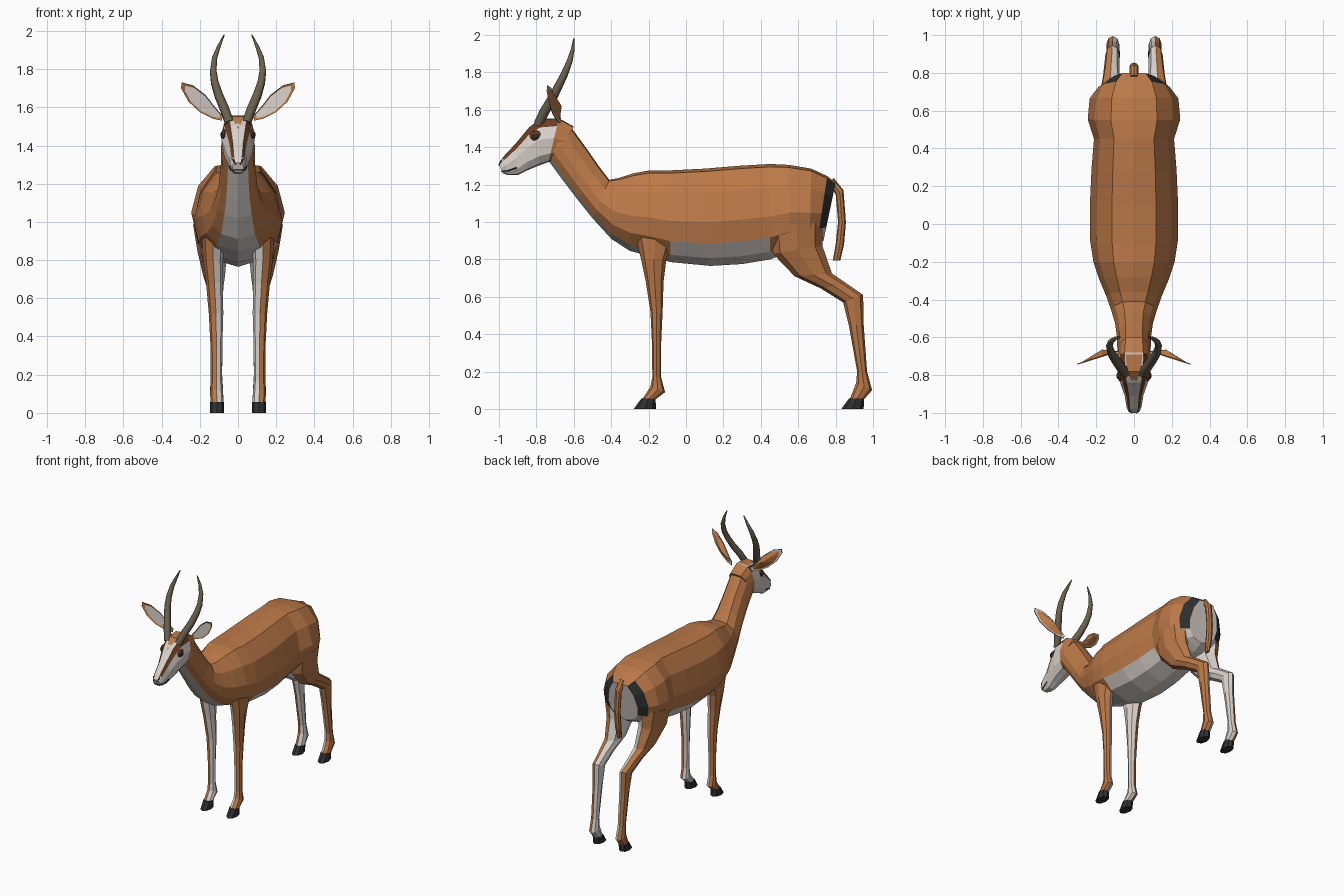
import bpy, bmesh, math
from mathutils import Vector

if "Cube" in bpy.data.objects:
    bpy.data.objects.remove(bpy.data.objects["Cube"])


def material(name, rgb):
    m = bpy.data.materials.new(name)
    m.diffuse_color = (*rgb, 1)
    m.use_nodes = True
    m.node_tree.nodes["Principled BSDF"].inputs["Base Color"].default_value = m.diffuse_color
    return m


TAN = material("tan_coat", (0.50, 0.19, 0.065))
WHITE = material("pale_coat", (0.70, 0.64, 0.60))
DARK = material("dark_brown", (0.15, 0.045, 0.016))
BLACK = material("black", (0.03, 0.029, 0.029))
HORN = material("horn_grey", (0.145, 0.118, 0.078))


def finish(bm, name, mats):
    bmesh.ops.recalc_face_normals(bm, faces=bm.faces[:])
    me = bpy.data.meshes.new(name)
    bm.to_mesh(me)
    bm.free()
    for m in mats:
        me.materials.append(m)
    ob = bpy.data.objects.new(name, me)
    bpy.context.collection.objects.link(ob)
    return ob


def loft(name, rings, section, mats, rule=lambda i, j: 0, caps=(0, 0)):
    """Rings are (ya, za, yb, zb, x centre, half width); section is (across, a-to-b)."""
    bm = bmesh.new()
    loops = []
    for ya, za, yb, zb, xc, w in rings:
        loops.append([bm.verts.new((xc + w * fx, ya + (yb - ya) * f, za + (zb - za) * f))
                      for fx, f in section])
    n = len(section)
    for i, (p, q) in enumerate(zip(loops, loops[1:])):
        for j in range(n):
            k = (j + 1) % n
            bm.faces.new((p[j], p[k], q[k], q[j])).material_index = rule(i, j)
    bm.faces.new(loops[0]).material_index = caps[0]
    bm.faces.new(loops[-1]).material_index = caps[1]
    return finish(bm, name, mats)


def mirrored(half):
    return half + [(-x, f) for x, f in reversed(half[1:-1])]


def tube(name, pts, radii, depth, mat, sides=1):
    cu = bpy.data.curves.new(name, 'CURVE')
    cu.dimensions = '3D'
    cu.bevel_depth = depth
    cu.bevel_resolution = sides
    cu.use_fill_caps = True
    sp = cu.splines.new('POLY')
    sp.points.add(len(pts) - 1)
    for p, co, r in zip(sp.points, pts, radii):
        p.co = (*co, 1)
        p.radius = r
    cu.materials.append(mat)
    ob = bpy.data.objects.new(name, cu)
    bpy.context.collection.objects.link(ob)


def ball(name, loc, scale, mat):
    bm = bmesh.new()
    bmesh.ops.create_uvsphere(bm, u_segments=10, v_segments=6, radius=1)
    for v in bm.verts:
        v.co = Vector(loc) + Vector(a * b for a, b in zip(v.co, scale))
    finish(bm, name, [mat])


# Body and neck, rump to throat
body_sec = mirrored([(0, 0), (.5, .03), (.85, .25), (1, .55), (.9, .77), (.6, .92), (0, 1)])
body = [(.80, 1.21, .735, .90, 0, .125), (.755, 1.245, .70, .88, 0, .19),
        (.67, 1.285, .66, .86, 0, .235), (.55, 1.305, .56, .84, 0, .245),
        (.45, 1.31, .45, .80, 0, .212), (.28, 1.30, .30, .775, 0, .225),
        (.10, 1.285, .13, .765, 0, .233), (-.10, 1.275, -.08, .785, 0, .232),
        (-.20, 1.275, -.20, .82, 0, .215), (-.28, 1.26, -.30, .845, 0, .185),
        (-.36, 1.235, -.40, .91, 0, .147), (-.41, 1.225, -.50, 1.02, 0, .12),
        (-.46, 1.29, -.58, 1.12, 0, .10), (-.53, 1.39, -.66, 1.225, 0, .09),
        (-.61, 1.50, -.73, 1.32, 0, .088), (-.65, 1.54, -.74, 1.36, 0, .08)]


def body_rule(i, j):
    d = min(j, 11 - j)              # 0 is the back, 5 the underside
    if i == 0:
        return 0 if d == 0 else (2 if d < 4 else 1)
    if i in (4, 5, 6):
        return int(d >= 4)
    return int(d == 5)


loft("body", body, body_sec, [TAN, WHITE, BLACK], body_rule, (1, 0))

# Head, nape to nose
head_sec = mirrored([(0, 0), (.55, .02), (.82, .18), (1, .45), (.85, .8), (.5, .97), (0, 1)])
head = [(-.60, 1.51, -.70, 1.33, 0, .08), (-.68, 1.555, -.735, 1.32, 0, .09),
        (-.78, 1.55, -.79, 1.30, 0, .088), (-.84, 1.505, -.85, 1.275, 0, .072),
        (-.91, 1.42, -.90, 1.25, 0, .05), (-.98, 1.345, -.95, 1.25, 0, .04),
        (-1.0, 1.31, -.98, 1.26, 0, .03)]


def head_rule(i, j):
    d = min(j, 11 - j)
    if i == 0:
        return 0
    if d == 1 and i < 5:
        return 2
    return 1


loft("head", head, head_sec, [TAN, WHITE, DARK], head_rule, (0, 1))

# Forehead wedge
bm = bmesh.new()
bm.faces.new([bm.verts.new(p) for p in
              [(-.045, -.69, 1.556), (.045, -.69, 1.556), (.035, -.782, 1.553), (-.035, -.782, 1.553)]])
bm.faces.new([bm.verts.new(p) for p in
              [(-.035, -.782, 1.553), (.035, -.782, 1.553), (0, -.862, 1.484)]])
finish(bm, "forehead_patch", [TAN])

# Mouth line
tube("mouth", [(-.046, -.905, 1.29), (-.038, -.955, 1.272), (-.022, -.985, 1.272),
               (.022, -.985, 1.272), (.038, -.955, 1.272), (.046, -.905, 1.29)],
     [1] * 6, .004, BLACK)

leg_sec = [(math.sin(t), .5 - .5 * math.cos(t)) for t in (k * math.pi / 4 for k in range(8))]
front_leg = [(-.27, .92, -.06, .92, .13, .06), (-.24, .80, -.105, .80, .13, .052),
             (-.215, .68, -.12, .68, .123, .044), (-.19, .52, -.125, .52, .115, .038),
             (-.182, .35, -.133, .35, .113, .031), (-.18, .17, -.133, .17, .113, .03),
             (-.19, .12, -.112, .09, .112, .034), (-.235, .05, -.165, .05, .11, .034)]
hind_leg = [(.45, .97, .73, 1.0, .145, .09), (.465, .83, .73, .87, .135, .078),
            (.58, .71, .78, .725, .125, .057), (.72, .645, .86, .67, .12, .043),
            (.84, .57, .947, .61, .115, .037), (.87, .45, .95, .45, .113, .033),
            (.915, .2, .968, .2, .113, .03), (.91, .14, .995, .10, .112, .034),
            (.875, .05, .95, .05, .11, .034)]
front_hoof = [(-.238, .057, -.163, .057, .11, .036), (-.28, 0, -.16, 0, .11, .037)]
hind_hoof = [(.872, .057, .952, .057, .11, .036), (.83, 0, .95, 0, .11, .037)]

ear_outline = [(.08, 1.555), (.12, 1.60), (.17, 1.665), (.235, 1.715), (.295, 1.73),
               (.298, 1.70), (.26, 1.63), (.20, 1.575), (.13, 1.54), (.085, 1.53)]

for s, side in ((1, "left"), (-1, "right")):
    def flip(rings):
        return [(a, b, c, d, s * x, s * w) for a, b, c, d, x, w in rings]

    # Legs, pale on the inside, and hooves
    for part, rings, hoof in (("front", front_leg, front_hoof), ("hind", hind_leg, hind_hoof)):
        loft(f"{part}_leg_{side}", flip(rings), leg_sec, [TAN, WHITE],
             lambda i, j: int(j >= 4))
        loft(f"{part}_hoof_{side}", flip(hoof), leg_sec, [BLACK])

    # Horn
    tube(f"horn_{side}",
         [(s * x, y, z) for x, y, z in
          [(.045, -.79, 1.52), (.07, -.757, 1.59), (.10, -.715, 1.66), (.122, -.68, 1.73),
           (.13, -.65, 1.79), (.122, -.622, 1.86), (.10, -.606, 1.92), (.072, -.60, 1.98)]],
         [1, 1, .95, .85, .75, .6, .4, .12], .026, HORN)

    # Ear with pale hollow and ridged back
    bm = bmesh.new()
    face = bm.faces.new([bm.verts.new((s * x, -.675 - .32 * (x - .08), z)) for x, z in ear_outline])
    rim = list(face.verts)
    back = bm.verts.new((s * .17, -.665, 1.62))
    for a, b in zip(rim, rim[1:] + rim[:1]):
        bm.faces.new((a, b, back))
    bmesh.ops.inset_region(bm, faces=[face], thickness=.014, use_boundary=True)
    face.material_index = 1
    for v in face.verts:
        v.co.y += .006
    finish(bm, f"ear_{side}", [TAN, WHITE])

    # Eye, eyelid and nostril
    ball(f"eyelid_{side}", (s * .074, -.80, 1.46), (.012, .036, .028), DARK)
    ball(f"eye_{side}", (s * .079, -.803, 1.457), (.014, .021, .018), BLACK)
    tube(f"nostril_{side}", [(s * .027, -.988, 1.328), (s * .012, -1.0, 1.302)],
         [1, 1], .004, BLACK)

# Tail
tail = [(.76, 1.20, .79, 1.235, 0, .022), (.80, 1.15, .842, 1.17, 0, .025),
        (.813, 1.0, .855, 1.0, 0, .024), (.80, .88, .845, .88, 0, .023),
        (.785, .795, .825, .795, 0, .014)]
loft("tail", tail, leg_sec, [TAN])
